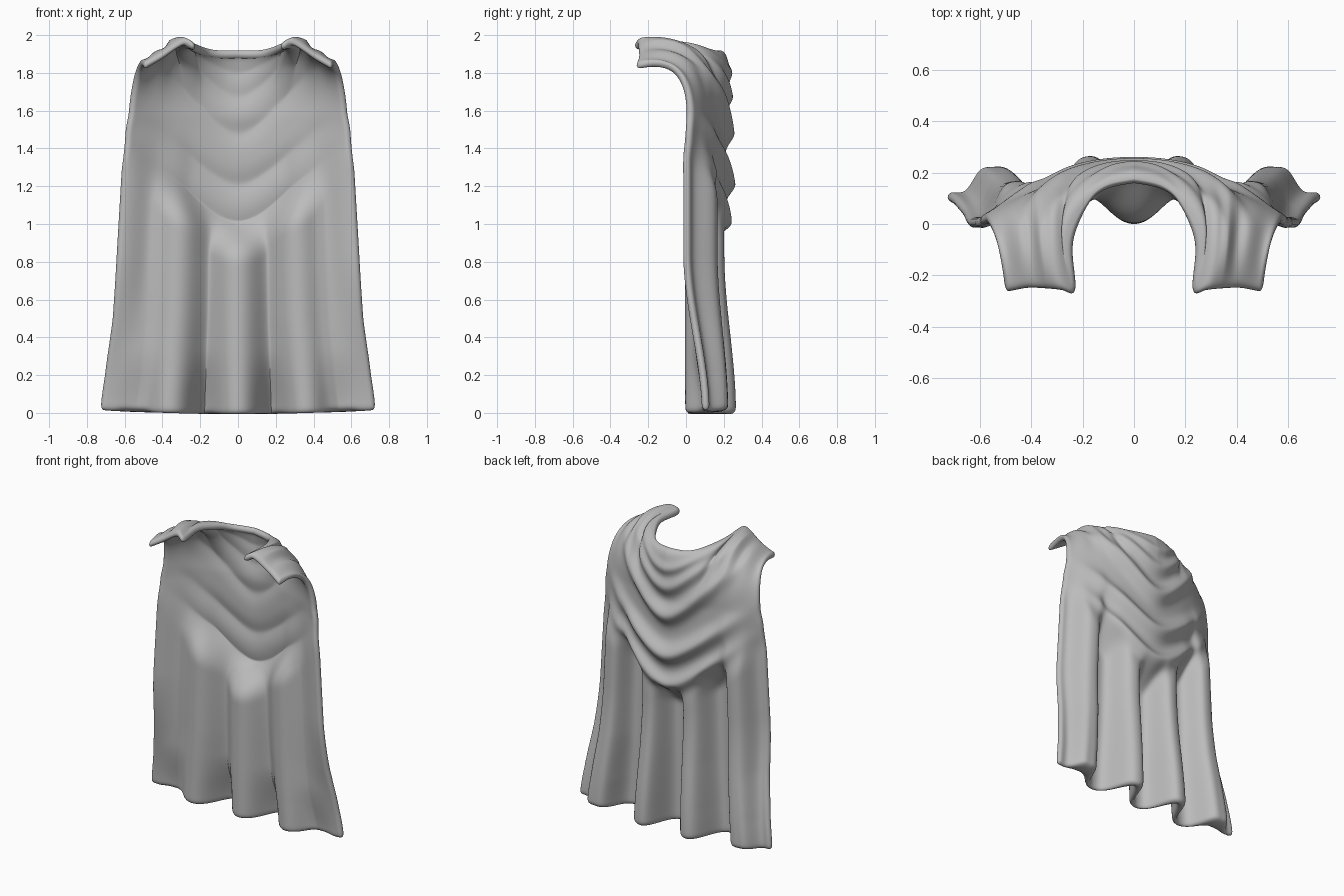
import bpy, bmesh, math
from mathutils import Vector

cube = bpy.data.objects.get("Cube")
if cube:
    bpy.data.objects.remove(cube)

COLS, BODY_ROWS, TOP_ROWS = 120, 84, 34
ROWS = BODY_ROWS + TOP_ROWS
SHOULDER_Z = 1.58
THICKNESS = .042


def step(a, b, v):
    t = min(1, max(0, (v - a) / (b - a)))
    return t * t * (3 - 2 * t)


def curve(keys, v):
    """Smooth curve through (position, x, y, z) keys."""
    last = len(keys) - 1
    i = 0
    while i < last - 1 and v > keys[i + 1][0]:
        i += 1
    k = [Vector(keys[min(last, max(0, j))][1:]) for j in (i - 1, i, i + 1, i + 2)]
    t = (v - keys[i][0]) / (keys[i + 1][0] - keys[i][0])
    m1, m2 = (k[2] - k[0]) / 2, (k[3] - k[1]) / 2
    return (k[1] * (2 * t**3 - 3 * t**2 + 1) + m1 * (t**3 - 2 * t**2 + t)
            + k[2] * (3 * t**2 - 2 * t**3) + m2 * (t**3 - t**2))


# Half width by height, and the upper border: neckline, then front of the flap
WIDTH = [(0, .72, 0), (.2, .695, 0), (.5, .655, 0), (1, .625, 0), (1.5, .595, 0), (1.7, .56, 0)]
BORDER = [(0, 0, .17, 1.92), (.12, .11, .145, 1.92), (.2, .18, .08, 1.935), (.3, .245, -.07, 1.965),
          (.4, .23, -.25, 1.96), (.5, .28, -.25, 1.985), (.6, .33, -.245, 1.965),
          (.8, .41, -.24, 1.91), (1, .495, -.255, 1.86)]
# Hanging swags across the back: height at the middle, size, spread, slope
SWAGS = [(1.8, .03, .035, .85), (1.67, .04, .045, 1.15), (1.48, .055, .06, 1.15),
         (1.21, .06, .06, .85), (1.0, .045, .05, .9)]


def hung(x, z, slope):
    """Height measured along the droop of the cloth."""
    return z - slope * (math.hypot(x, .12) - .12)


def swag(x, z):
    bulge = sum(a * math.exp(-((hung(x, z, k) - c) / w) ** 2) for c, a, w, k in SWAGS)
    return bulge * math.exp(-(x / .43) ** 4)


def body(u, z, is_lining):
    x = u * curve(WIDTH, z)[0]
    wave = math.tanh(-1.5 * math.cos(4 * math.pi * u)) / math.tanh(1.5)
    low = step(.85, 0, z)
    if is_lining:
        # Shallower pleats inside, deepest at the hem
        wave = -math.cos(4 * math.pi * u)
        depth = (.6 + .35 * step(.35, 0, z)) * (1 - .4 * step(.5, .7, u))
        wave = -1 + (wave + 1) * depth
    pleat = (.132 + .03 * low - .045 * u + (.088 + .035 * low) * (1 - .3 * u) * wave
             + .095 * step(.75, 1, u) * low)
    drape = .205 - .17 * u * u + .025 * wave * step(.4, .7, u) * step(1.6, 1.2, z)
    hang = step(1.02, .8, hung(x, z, .9))
    return Vector((x, drape + (pleat - drape) * hang, z))


def cape_point(u, row, is_lining):
    side, u = (-1 if u < 0 else 1), abs(u)
    size = .3 if is_lining else 1
    if row <= BODY_ROWS:
        hem = .003 + .02 * u * u
        p = body(u, hem + (SHOULDER_Z - hem) * row / BODY_ROWS, is_lining)
        p.y += size * swag(p.x, p.z)
    else:
        # Roll over the shoulder and forward to the border
        t = (row - BODY_ROWS) / TOP_ROWS
        s = 1 - t
        p0, p3 = body(u, SHOULDER_Z, is_lining), curve(BORDER, u)
        flap = step(.15, .4, u)
        spread = .09 * step(.15, .33, u) * step(.8, .4, u)
        p1 = p0 + Vector((spread * .6 - .02 * u, .05 * (1 - u), (p3.z - SHOULDER_Z) * .93))
        p2 = p3 + Vector((spread + .01 * u, .04 + .12 * step(.32, .46, u), .04 * flap))
        p = p0 * s**3 + p1 * 3 * s * s * t + p2 * 3 * s * t * t + p3 * t**3
        p.y += size * swag(p.x, p.z) * s
        p.z += .01 * math.cos(u * 30) * flap * math.sin(math.pi * t) * size
    p.x *= side
    return p


def sheet(is_lining):
    return [[cape_point(2 * c / COLS - 1, r, is_lining) for c in range(COLS + 1)]
            for r in range(ROWS + 1)]


def lining_point(pts, r, c):
    """Push the sheet inward, straight down on the shoulder flaps."""
    up = pts[min(r + 1, ROWS)][c] - pts[max(r - 1, 0)][c]
    across = pts[r][min(c + 1, COLS)] - pts[r][max(c - 1, 0)]
    lift = 3 * step(BODY_ROWS + TOP_ROWS * .5, ROWS, r) * step(.2, .35, abs(2 * c / COLS - 1))
    n = up.cross(across).normalized() + Vector((0, 0, lift))
    return pts[r][c] - n.normalized() * THICKNESS


# Crisp outer cloth and softer lining
outer = sheet(False)
soft = sheet(True)
lining = [[lining_point(soft, r, c) for c in range(COLS + 1)] for r in range(ROWS + 1)]
bm = bmesh.new()
layers = [[[bm.verts.new(p) for p in line] for line in pts] for pts in (outer, lining)]
for grid in layers:
    for r in range(ROWS):
        for c in range(COLS):
            bm.faces.new((grid[r][c], grid[r + 1][c], grid[r + 1][c + 1], grid[r][c + 1]))

# Rounded rim joining the two layers
loop = ([(0, c) for c in range(COLS)] + [(r, COLS) for r in range(ROWS)]
        + [(ROWS, c) for c in range(COLS, 0, -1)] + [(r, 0) for r in range(ROWS, 0, -1)])
rim = []
for r, c in loop:
    inside = outer[min(max(r, 1), ROWS - 1)][min(max(c, 1), COLS - 1)]
    push = (outer[r][c] - inside).normalized() * .02
    rim.append(bm.verts.new((outer[r][c] + lining[r][c]) / 2 + push))
for i, (r, c) in enumerate(loop):
    j = (i + 1) % len(loop)
    r2, c2 = loop[j]
    for grid in layers:
        bm.faces.new((grid[r][c], grid[r2][c2], rim[j], rim[i]))
for _ in range(2):
    bmesh.ops.smooth_vert(bm, verts=bm.verts[:], factor=.4,
                          use_axis_x=True, use_axis_y=True, use_axis_z=True)
bmesh.ops.recalc_face_normals(bm, faces=bm.faces[:])
mesh = bpy.data.meshes.new("cape")
bm.to_mesh(mesh)
bm.free()
cape = bpy.data.objects.new("cape", mesh)
bpy.context.collection.objects.link(cape)
smooth = cape.modifiers.new("soft_cloth", 'SUBSURF')
smooth.levels = smooth.render_levels = 1

cloth = bpy.data.materials.new("grey_cloth")
cloth.use_nodes = True
grey = (.5, .5, .5, 1)
cloth.diffuse_color = grey
cloth.node_tree.nodes["Principled BSDF"].inputs["Base Color"].default_value = grey
mesh.materials.append(cloth)
for poly in mesh.polygons:
    poly.use_smooth = True
